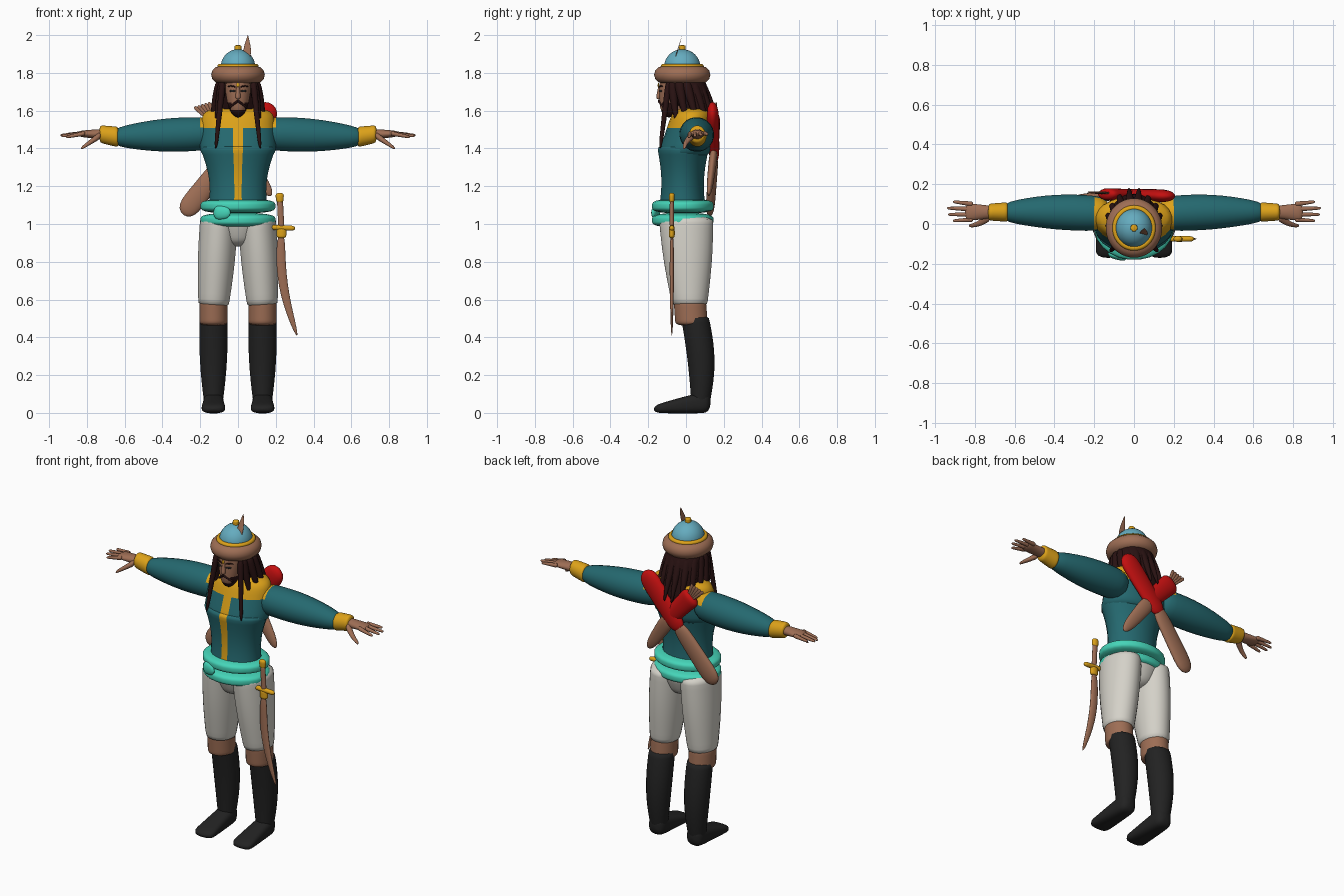
import bpy, math
from mathutils import Vector

if "Cube" in bpy.data.objects:
    bpy.data.objects.remove(bpy.data.objects["Cube"])

SIDES, RINGS = 24, 16
SIDEWAYS, DEPTH, HEIGHT = Vector((1, 0, 0)), Vector((0, 1, 0)), Vector((0, 0, 1))
NO_BOW = Vector((0, 0, 0))


def material(name, *rgb):
    mat = bpy.data.materials.new(name)
    mat.use_nodes = True
    mat.diffuse_color = (*rgb, 1)
    shader = next(n for n in mat.node_tree.nodes if n.type == "BSDF_PRINCIPLED")
    shader.inputs["Base Color"].default_value = (*rgb, 1)
    return mat


teal = material("teal cloth", .018, .14, .16)
turquoise = material("turquoise sash", .06, .66, .48)
white = material("off white cloth", .66, .64, .58)
black = material("black leather", .016, .016, .016)
gold = material("gold", .72, .36, .01)
red = material("red cloth", .55, .005, .005)
brown = material("warm brown", .34, .155, .09)
blue = material("light blue", .13, .41, .52)
hair = material("dark hair", .022, .006, .006)


def mix(pair, t):
    return pair[0] + (pair[1] - pair[0]) * t


def superpower(value, power):
    return math.copysign(abs(value) ** power, value)


def limb(name, mat, start, end, radius, flat=(1, 1), bulge=0.0, bow=NO_BOW,
         thin=DEPTH, blunt=12, square=1.0, both=False):
    """Round-ended oval limb: radius and flatness run from start to end,
    bulge swells the middle, bow bends it, blunt squares off the ends."""
    start, end = Vector(start), Vector(end)
    wide = thin.cross(end - start).normalized()
    verts, faces = [], []
    for k in range(RINGS + 1):
        t = (1 - math.cos(math.pi * k / RINGS)) / 2
        swell = math.sin(math.pi * t)
        cap = max(1 - abs(2 * t - 1) ** blunt, .01) ** .5
        r = (mix(radius, t) + bulge * swell) * cap
        centre = start.lerp(end, t) + bow * swell
        for i in range(SIDES):
            a = math.tau * (i + .5) / SIDES
            verts.append(centre + wide * r * superpower(math.cos(a), square)
                         + thin * r * mix(flat, t) * superpower(math.sin(a), square))
    for k in range(RINGS):
        low, high = k * SIDES, (k + 1) * SIDES
        for i in range(SIDES):
            j = (i + 1) % SIDES
            faces.append((low + i, low + j, high + j, high + i))
    faces.append(tuple(reversed(range(SIDES))))
    faces.append(tuple(range(RINGS * SIDES, len(verts))))
    mesh = bpy.data.meshes.new(name)
    mesh.from_pydata(verts, [], faces)
    mesh.materials.append(mat)
    mesh.shade_smooth()
    obj = bpy.data.objects.new(name, mesh)
    bpy.context.collection.objects.link(obj)
    if both:
        obj.modifiers.new("both sides", "MIRROR")
    return obj


def paint(obj, mat, rule):
    obj.data.materials.append(mat)
    slot = len(obj.data.materials) - 1
    for face in obj.data.polygons:
        if rule(face.center):
            face.material_index = slot


def hat_ring(name, mat, height, major, minor):
    bpy.ops.mesh.primitive_torus_add(major_radius=major, minor_radius=minor,
                                     location=(0, -.02, height))
    obj = bpy.context.object
    obj.name = name
    obj.scale.y = 1.05
    obj.data.materials.append(mat)
    obj.data.shade_smooth()


# Boots and feet
limb("boots", black, start=(.13, .075, .02), end=(.13, .045, .52), radius=(.045, .074),
     bulge=.012, bow=DEPTH * .02, blunt=40, both=True)
limb("feet", black, start=(.13, .13, .06), end=(.13, -.17, .02), radius=(.05, .065),
     flat=(1.2, .3), thin=HEIGHT, square=.7, both=True)

# Knees and breeches
limb("knees", brown, start=(.13, .03, .46), end=(.13, .02, .6), radius=(.075, .075),
     flat=(1.15, 1.15), both=True)
limb("breeches_legs", white, start=(.13, .02, .56), end=(.1, 0, 1.04), radius=(.08, .1),
     flat=(1.15, 1.45), bulge=.008, blunt=40, both=True)
limb("breeches_seat", white, start=(0, 0, .88), end=(0, 0, 1.04), radius=(.08, .19),
     flat=(1, .75), blunt=6)

# Waist sash of two rolls, with a knot
for name, bottom in (("lower_sash_roll", .98), ("upper_sash_roll", 1.055)):
    limb(name, turquoise, start=(0, -.017, bottom), end=(0, -.017, bottom + .08),
         radius=(.2, .2), flat=(.82, .82), blunt=4)
limb("sash_knot", turquoise, start=(-.13, -.15, 1.06), end=(-.04, -.175, 1.06),
     radius=(.04, .03), flat=(.5, .5), blunt=3)

# Jacket with gold yoke and front band
waist = limb("jacket_waist", teal, start=(0, -.02, 1.06), end=(0, -.015, 1.42),
             radius=(.16, .21), flat=(.8, .67), bulge=-.03, blunt=30)
chest = limb("jacket_chest", teal, start=(0, -.015, 1.34), end=(0, .04, 1.62),
             radius=(.207, .19), flat=(.7, .55), blunt=8)
paint(waist, gold, lambda c: abs(c.x) < .01 and c.y < 0)
paint(chest, gold, lambda c: c.z > 1.5 or (abs(c.x) < .01 and c.y < 0))

# Sleeves, cuffs and hands
sleeves = limb("sleeves", teal, start=(.12, .05, 1.48), end=(.67, .06, 1.46),
               radius=(.085, .045), bulge=.022, bow=DEPTH * .005, thin=HEIGHT, both=True)
paint(sleeves, gold, lambda c: c.x < .2 and c.z > 1.5)
limb("cuffs", gold, start=(.63, .06, 1.46), end=(.735, .06, 1.477), radius=(.05, .042),
     flat=(1.1, 1.1), thin=HEIGHT, both=True)
limb("palms", brown, start=(.7, .06, 1.475), end=(.85, .06, 1.478), radius=(.03, .046),
     flat=(.9, .3), thin=HEIGHT, blunt=8, both=True)
for i, reach in enumerate((.91, .94, .935, .91)):
    limb("fingers", brown, start=(.81, .1 - .026 * i, 1.48),
         end=(reach, .112 - .032 * i, 1.475 - .005 * i), radius=(.013, .007),
         thin=HEIGHT, both=True)
limb("thumbs", brown, start=(.73, .035, 1.47), end=(.83, -.01, 1.4), radius=(.02, .008),
     bow=DEPTH * -.01, thin=HEIGHT, both=True)

# Neck, head and beard
limb("neck", brown, start=(0, .02, 1.56), end=(0, -.02, 1.72), radius=(.065, .05))
head = limb("head", brown, start=(0, -.09, 1.565), end=(0, -.05, 1.82),
            radius=(.04, .075), flat=(1.1, 1.1), bulge=.008, blunt=5)
paint(head, hair, lambda c: c.z < 1.61 or (c.z < 1.65 and abs(c.x) > .035))
limb("nose", brown, start=(0, -.138, 1.735), end=(0, -.145, 1.66), radius=(.008, .015),
     blunt=6)
limb("moustache", hair, start=(0, -.145, 1.652), end=(.048, -.115, 1.615),
     radius=(.008, .007), thin=HEIGHT, both=True)
limb("eyes", black, start=(.014, -.142, 1.704), end=(.046, -.128, 1.704),
     radius=(.004, .004), flat=(1.5, 1.5), thin=HEIGHT, blunt=2, both=True)
limb("eyebrows", hair, start=(.01, -.144, 1.723), end=(.055, -.124, 1.728),
     radius=(.004, .004), bow=HEIGHT * .005, thin=HEIGHT, blunt=4, both=True)
limb("brow_jewel", gold, start=(0, -.147, 1.725), end=(0, -.145, 1.747),
     radius=(.008, .008), flat=(.5, .5), blunt=2)

# Long hair, loose locks and front braids
limb("hair", hair, start=(0, .1, 1.47), end=(0, -.02, 1.82), radius=(.115, .105),
     flat=(.55, 1), bulge=.01, blunt=6)
for i in range(6):
    angle = math.radians(23 * i - 35)
    outward = SIDEWAYS * math.cos(angle) + DEPTH * math.sin(angle)
    limb("hair_locks", hair, start=outward * .09 + Vector((0, -.02, 1.76)),
         end=outward * .14 + Vector((0, .04, 1.5)), radius=(.03, .006),
         bow=outward * .01, thin=outward, both=True)
limb("front_braids", hair, start=(.08, -.09, 1.76), end=(.118, -.137, 1.4),
     radius=(.019, .009), blunt=8, both=True)

# Hat with rolled brim, gold ring, knob and feather
hat_ring("hat_brim", brown, height=1.79, major=.096, minor=.046)
hat_ring("hat_band", gold, height=1.835, major=.096, minor=.013)
limb("hat_dome", blue, start=(0, -.02, 1.74), end=(0, -.02, 1.925), radius=(.092, .092),
     flat=(1.05, 1.05), blunt=2)
limb("hat_knob", gold, start=(0, -.02, 1.91), end=(0, -.02, 1.947), radius=(.018, .018))
limb("feather", brown, start=(.045, -.075, 1.82), end=(.052, -.02, 2), radius=(.006, .006),
     flat=(.1, .1), bulge=.014, blunt=2)

# Sabre hanging at the left hip
limb("sabre_grip", brown, start=(.222, -.075, 1.13), end=(.23, -.075, .97),
     radius=(.016, .016), flat=(.7, .7))
limb("sabre_pommel", gold, start=(.22, -.075, 1.165), end=(.222, -.075, 1.11),
     radius=(.024, .018), flat=(.7, .7), blunt=4)
limb("sabre_guard", gold, start=(.17, -.075, .983), end=(.302, -.075, .977),
     radius=(.014, .014), blunt=8)
limb("sheath_collar", gold, start=(.23, -.075, .98), end=(.23, -.075, .925),
     radius=(.026, .026), flat=(.6, .6), blunt=6)
limb("sheath", brown, start=(.228, -.075, .95), end=(.312, -.075, .41),
     radius=(.022, .01), flat=(.45, .45), bulge=.008, bow=SIDEWAYS * -.03, blunt=8)

# Crossed bow case and quiver on the back
limb("bow_case", brown, start=(-.29, .125, 1.05), end=(-.04, .15, 1.37),
     radius=(.06, .048), flat=(.4, .5), blunt=6)
limb("bow_case_cloth", red, start=(-.07, .15, 1.33), end=(.185, .14, 1.63),
     radius=(.055, .068), flat=(.5, .5), blunt=6)
limb("quiver", brown, start=(.175, .12, 1.15), end=(0, .15, 1.4), radius=(.03, .05),
     flat=(.5, .5), blunt=4)
limb("quiver_cloth", red, start=(.03, .145, 1.37), end=(-.15, .15, 1.57),
     radius=(.045, .062), flat=(.6, .5), blunt=14)
for i in range(5):
    limb("arrows", brown, start=(-.1, .15, 1.5), end=(-.155 - .019 * i, .16, 1.645 - .006 * i),
         radius=(.004, .011), flat=(1, .4))
